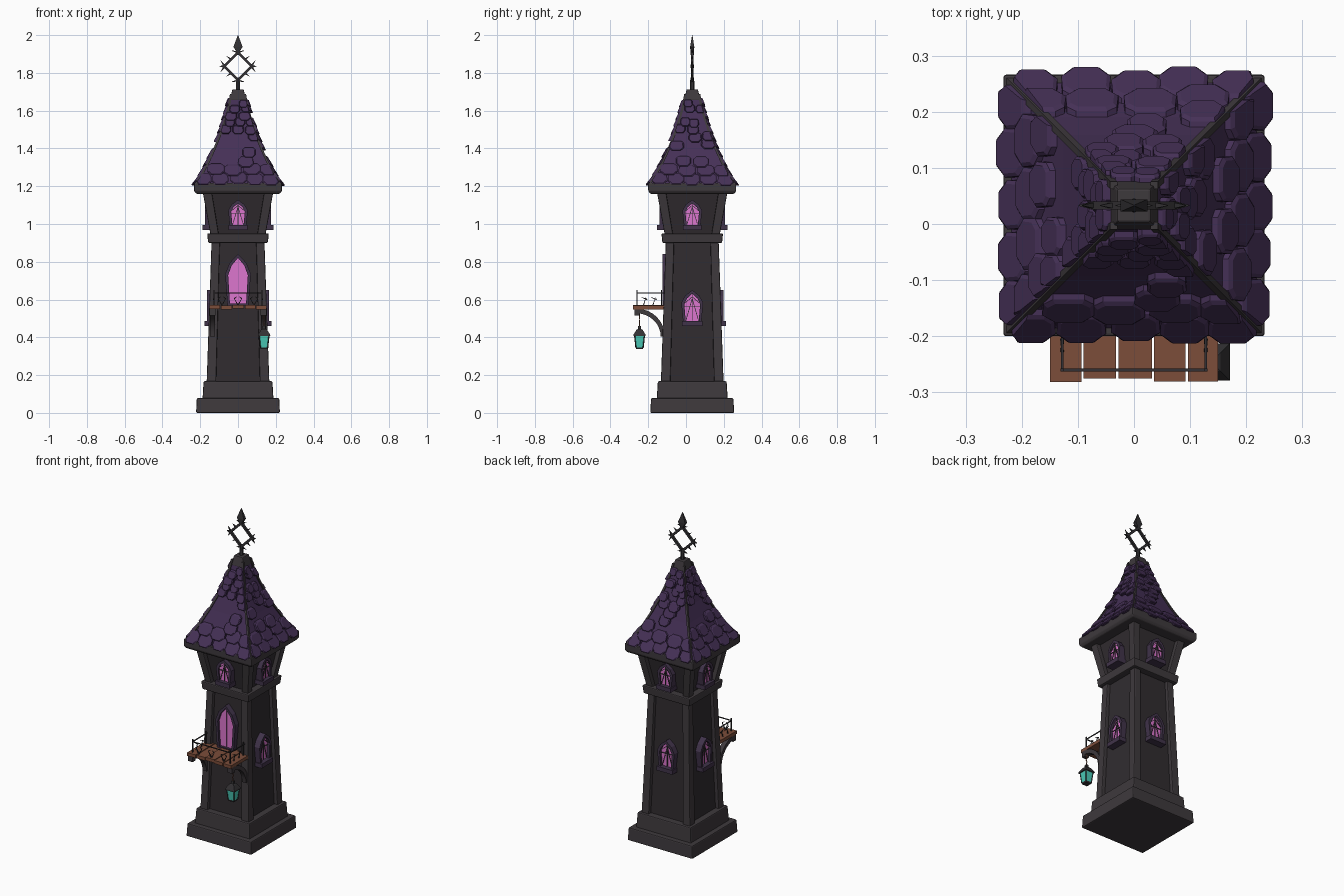
import bpy, bmesh, math, random
from mathutils import Vector, Matrix

if "Cube" in bpy.data.objects:
    bpy.data.objects.remove(bpy.data.objects["Cube"])

random.seed(4)
CY = 0.033  # tower axis in y


def material(name, rgb):
    m = bpy.data.materials.new(name)
    m.diffuse_color = (*rgb, 1)
    m.use_nodes = True
    m.node_tree.nodes["Principled BSDF"].inputs["Base Color"].default_value = m.diffuse_color
    return m


STONE = material("dark stone", (0.048, 0.041, 0.046))
WALL = material("shadowed wall", (0.030, 0.025, 0.029))
ROOF = material("purple slate", (0.060, 0.030, 0.094))
FRAME = material("purple frame", (0.052, 0.033, 0.068))
PINK = material("pink glass", (0.72, 0.18, 0.62))
IRON = material("black iron", (0.032, 0.030, 0.033))
WOOD = material("brown wood", (0.20, 0.075, 0.042))
TEAL = material("teal glass", (0.07, 0.60, 0.48))


def loft(bm, loops, closed=False):
    """Skin equal-length loops; cap the ends unless closed into a ring."""
    vs = [[bm.verts.new(p) for p in lp] for lp in loops]
    n = len(vs[0])
    pairs = list(zip(vs, vs[1:])) + ([(vs[-1], vs[0])] if closed else [])
    for a, b in pairs:
        for i in range(n):
            bm.faces.new((a[i], a[(i + 1) % n], b[(i + 1) % n], b[i]))
    if not closed:
        bm.faces.new(vs[0])
        bm.faces.new(vs[-1])


def finish(name, bm, mat, bevel=0, smooth=False):
    bmesh.ops.recalc_face_normals(bm, faces=bm.faces)
    me = bpy.data.meshes.new(name)
    bm.to_mesh(me)
    bm.free()
    me.materials.append(mat)
    ob = bpy.data.objects.new(name, me)
    bpy.context.collection.objects.link(ob)
    if bevel:
        b = ob.modifiers.new("worn edges", 'BEVEL')
        b.width, b.segments = bevel, 2
    if smooth:
        bpy.context.view_layer.objects.active = ob
        ob.select_set(True)
        bpy.ops.object.shade_smooth_by_angle(angle=math.radians(40))
        ob.select_set(False)
    return ob


def square(x, y, z, hx, hy=None):
    hy = hx if hy is None else hy
    return [(x - hx, y - hy, z), (x + hx, y - hy, z), (x + hx, y + hy, z), (x - hx, y + hy, z)]


def box(bm, x0, x1, y0, y1, z0, z1):
    x, y, hx, hy = (x0 + x1) / 2, (y0 + y1) / 2, (x1 - x0) / 2, (y1 - y0) / 2
    loft(bm, [square(x, y, z0, hx, hy), square(x, y, z1, hx, hy)])


def bar(bm, a, b, r0, r1=None, n=4):
    """Straight rod or spike from a to b."""
    a, b = Vector(a), Vector(b)
    q = (b - a).to_track_quat('Z', 'Y')
    ring = lambda p, r: [p + q @ Vector((r * math.cos(t), r * math.sin(t), 0))
                         for t in [math.tau * (i + .5) / n for i in range(n)]]
    loft(bm, [ring(a, r0), ring(b, r0 if r1 is None else r1)])


def tower(name, mat, sections, bevel=0):
    bm = bmesh.new()
    loft(bm, [square(0, CY, z, h) for h, z in sections])
    return finish(name, bm, mat, bevel)


def side(k, u, d, z):
    """Point on side k (0 front, 1 right, 2 back, 3 left), d out from the axis."""
    v = Matrix.Rotation(k * math.pi / 2, 3, 'Z') @ Vector((u, -d, z))
    return v + Vector((0, CY, 0))


# stone stages
tower("base_step", STONE, [(0.222, 0), (0.218, 0.078)], 0.006)
tower("plinth", STONE, [(0.188, 0.07), (0.182, 0.168)], 0.006)
tower("tower_wall", WALL, [(0.144, 0.16), (0.130, 0.55), (0.12, 0.91)])
tower("belt_course", STONE, [(0.158, 0.9), (0.163, 0.95)], 0.006)
tower("upper_wall", WALL, [(0.12, 0.94), (0.16, 1.17)])
tower("eave_slab", STONE, [(0.222, 1.16), (0.233, 1.175), (0.233, 1.218)], 0.005)


# corner pillars, lower and upper
def posts(name, z0, h0, z1, h1, w0, w1):
    bm = bmesh.new()
    for sx in (-1, 1):
        for sy in (-1, 1):
            loft(bm, [square(sx * (h - w), CY + sy * (h - w), z, w)
                      for h, z, w in ((h0, z0, w0), (h1, z1, w1))])
    finish(name, bm, STONE, 0.005)


posts("corner_pillars", 0.16, 0.166, 0.905, 0.140, 0.025, 0.022)
posts("upper_corner_posts", 0.945, 0.146, 1.165, 0.186, 0.022, 0.024)

# flared roof shell
PROFILE = [(0.222, 1.212), (0.190, 1.26), (0.158, 1.32), (0.126, 1.39), (0.094, 1.47),
           (0.068, 1.55), (0.048, 1.62), (0.036, 1.685)]
tower("roof", ROOF, PROFILE)


def roof_r(z):
    for (r0, z0), (r1, z1) in zip(PROFILE, PROFILE[1:]):
        if z <= z1:
            return r0 + (r1 - r0) * (z - z0) / (z1 - z0)
    return PROFILE[-1][0]


# loose slates, dense at the eave and the peak
bm = bmesh.new()
for k in range(4):
    z, row = 1.208, 0
    while z < 1.63:
        h = 0.062 - 0.05 * (z - 1.2)
        r = roof_r(z)
        n = max(2, round(2 * r / (0.092 - 0.1 * (z - 1.2))))
        w = 2 * r / n
        chance = 1 if row < 2 else 0.4 if z < 1.44 else 0.8
        for i in range(n):
            if random.random() > chance:
                continue
            u = -r + w * (i + 0.5 + (0.25 if row % 2 else 0)) + random.uniform(-.005, .005)
            zz = z + random.uniform(-0.006, 0.006)
            a, top = w * 0.49, zz + h
            shape = [(-a * .55, zz), (a * .55, zz), (a, zz + h * .3), (a * .95, zz + h * .8),
                     (a * .6, top), (-a * .6, top), (-a * .95, zz + h * .8), (-a, zz + h * .3)]
            loops = []
            for off, s in ((-0.006, 1), (0.010, 1), (0.015, 0.85)):
                lp = []
                for du, pz in shape:
                    pz = zz + h / 2 + (pz - zz - h / 2) * s
                    rr = roof_r(pz)
                    lift = 0.008 * (top - pz) / h
                    uu = max(-rr - .004, min(rr + .004, u + du * s))
                    lp.append(side(k, uu, rr + off + lift, pz))
                loops.append(lp)
            loft(bm, loops)
        z += h * 0.8
        row += 1
finish("roof_slates", bm, ROOF)

# hip ridges
bm = bmesh.new()
for sx in (-1, 1):
    for sy in (-1, 1):
        loft(bm, [square(sx * r, CY + sy * r, z + 0.004, 0.0065) for r, z in PROFILE])
finish("hip_ridges", bm, STONE)
tower("roof_cap", STONE, [(0.044, 1.655), (0.030, 1.712)], 0.004)


# pointed windows and balcony door
def arch(w, h):
    return [(-w * .82, 0), (w * .82, 0), (w, h * .62), (w * .66, h * .83), (0, h),
            (-w * .66, h * .83), (-w, h * .62)]


def window(name, k, z, w, h, back, glass, front, lattice=True):
    t = 0.016
    outer = arch(w, h)
    inner = [(u, v + t * .8) for u, v in arch(w - t, h - 2 * t)]
    put = lambda pts, d: [side(k, u, d, z + v) for u, v in pts]
    bm = bmesh.new()
    loft(bm, [put(outer, back), put(outer, front), put(inner, front), put(inner, back)], True)
    if lattice:  # projecting sill
        rect = [(-w * .95, -.012), (w * .95, -.012), (w * .95, .014), (-w * .95, .014)]
        loft(bm, [put(rect, back), put(rect, front + 0.013)])
    finish(name + "_frame", bm, FRAME)
    bm = bmesh.new()
    loft(bm, [put(inner, glass - 0.008), put(inner, glass)])
    finish(name + "_glass", bm, PINK)
    bm = bmesh.new()
    P = lambda u, v: side(k, u, glass + 0.002, z + v)
    bar(bm, P(0, t), P(0, h - t), 0.003 if lattice else 0.0015)
    if lattice:
        wi = w - t
        bar(bm, P(-wi, h * .52), P(wi, h * .52), 0.003)
        for s in (-1, 1):
            bar(bm, P(s * wi * .8, t), P(0, h * .75), 0.0025)
            bar(bm, P(s * wi, h * .6), P(0, h * .8), 0.0025)
    finish(name + "_bars", bm, IRON)


SIDES = ("front", "right", "back", "left")
for k, s in enumerate(SIDES):
    window("upper_window_" + s, k, 0.98, 0.052, 0.148, 0.115, 0.164, 0.174)
    if k:
        window("lower_window_" + s, k, 0.472, 0.058, 0.178, 0.11, 0.148, 0.165)
window("balcony_door", 0, 0.565, 0.068, 0.275, 0.1, 0.142, 0.157, False)

# balcony planks
bm = bmesh.new()
edges = [-0.152, -0.092, -0.03, 0.034, 0.094, 0.152]
for a, b in zip(edges, edges[1:]):
    dz = random.uniform(-.002, .002)
    box(bm, a + .002, b - .002, -0.279 + random.uniform(-.004, .004), -0.09, 0.55 + dz, 0.57 + dz)
finish("balcony_planks", bm, WOOD)

# curved brackets under the balcony
bm = bmesh.new()
for x in (-0.135, 0.135):
    loops = []
    for i in range(9):
        t = i / 8 * math.pi / 2
        c, s = math.cos(t), math.sin(t)
        loops.append([(x + dx, -0.262 + r * c, 0.405 + r2 * s) for dx, r, r2 in
                      ((-.014, .15, .147), (.014, .15, .147), (.014, .128, .122), (-.014, .128, .122))])
    loft(bm, loops)
    box(bm, x - .015, x + .015, -0.272, -0.245, 0.515, 0.551)
finish("balcony_brackets", bm, STONE, smooth=True)

# iron railing with thorn ornaments
bm = bmesh.new()
X, Y = 0.128, -0.26
for sx in (-1, 1):
    for y in (Y, -0.13):
        bar(bm, (sx * X, y, 0.565), (sx * X, y, 0.65), 0.004)
    bar(bm, (sx * X, Y, 0.635), (sx * X, -0.11, 0.635), 0.0035)
    for y in (-0.225, -0.175):
        bar(bm, (sx * X, y, 0.57), (sx * X, y + .012, 0.61), 0.004, 0.001)
        bar(bm, (sx * X, y + .02, 0.6), (sx * X, y - .01, 0.612), 0.005, 0.001)
bar(bm, (-X, Y, 0.635), (X, Y, 0.635), 0.0035)
for x in (-0.085, 0, 0.085):
    for s in (-1, 1):
        bar(bm, (x, Y, 0.57), (x + s * .02, Y, 0.605), 0.004, 0.002)
        bar(bm, (x + s * .02, Y, 0.605), (x + s * .006, Y, 0.615), 0.004, 0.001)
finish("balcony_railing", bm, IRON)

# hanging lantern
LX, LY = 0.138, -0.246
bm = bmesh.new()
for i in range(5):
    z = 0.46 + i * 0.018
    d = 0.004 if i % 2 else 0
    bar(bm, (LX - d, LY, z), (LX + d, LY, z + 0.016), 0.003)
finish("lantern_chain", bm, WOOD)
bm = bmesh.new()
loft(bm, [square(LX, LY, z, h) for h, z in
          ((0.033, 0.408), (0.031, 0.416), (0.016, 0.44), (0.009, 0.444), (0.007, 0.46))])
loft(bm, [square(LX, LY, z, h) for h, z in ((0.018, 0.338), (0.02, 0.347))])
for sx in (-1, 1):
    for sy in (-1, 1):
        bar(bm, (LX + sx * .019, LY + sy * .019, 0.343), (LX + sx * .026, LY + sy * .026, 0.41), 0.003)
finish("lantern_cage", bm, IRON)
bm = bmesh.new()
loft(bm, [square(LX, LY, 0.345, 0.019), square(LX, LY, 0.409, 0.026)])
finish("lantern_glass", bm, TEAL)

# iron finial: stem, diamond, barbs and spear tip
bm = bmesh.new()
C = 1.835
P = lambda x, z: (x, CY, z)
bar(bm, P(0, 1.70), P(0, 1.775), 0.013, 0.010, 6)
for s in (-1, 1):
    for v in (-1, 1):
        bar(bm, P(0, C + v * .073), P(s * .073, C), 0.0095)
        bar(bm, P(s * .037, C + v * .037), P(s * .06, C + v * .053), 0.008, 0.001)
        bar(bm, P(s * .07, C), P(s * .092, C + v * .03), 0.009, 0.001)
        bar(bm, P(0, C + v * .075), P(s * .033, C + v * .082), 0.009, 0.001)
    bar(bm, P(s * .07, C), P(s * .099, C), 0.012, 0.001)
loft(bm, [square(0, CY, z, w, min(w, 0.011)) for w, z in
          ((0.008, 1.895), (0.010, 1.915), (0.024, 1.938), (0.001, 2.0))])
finish("roof_finial", bm, IRON)
